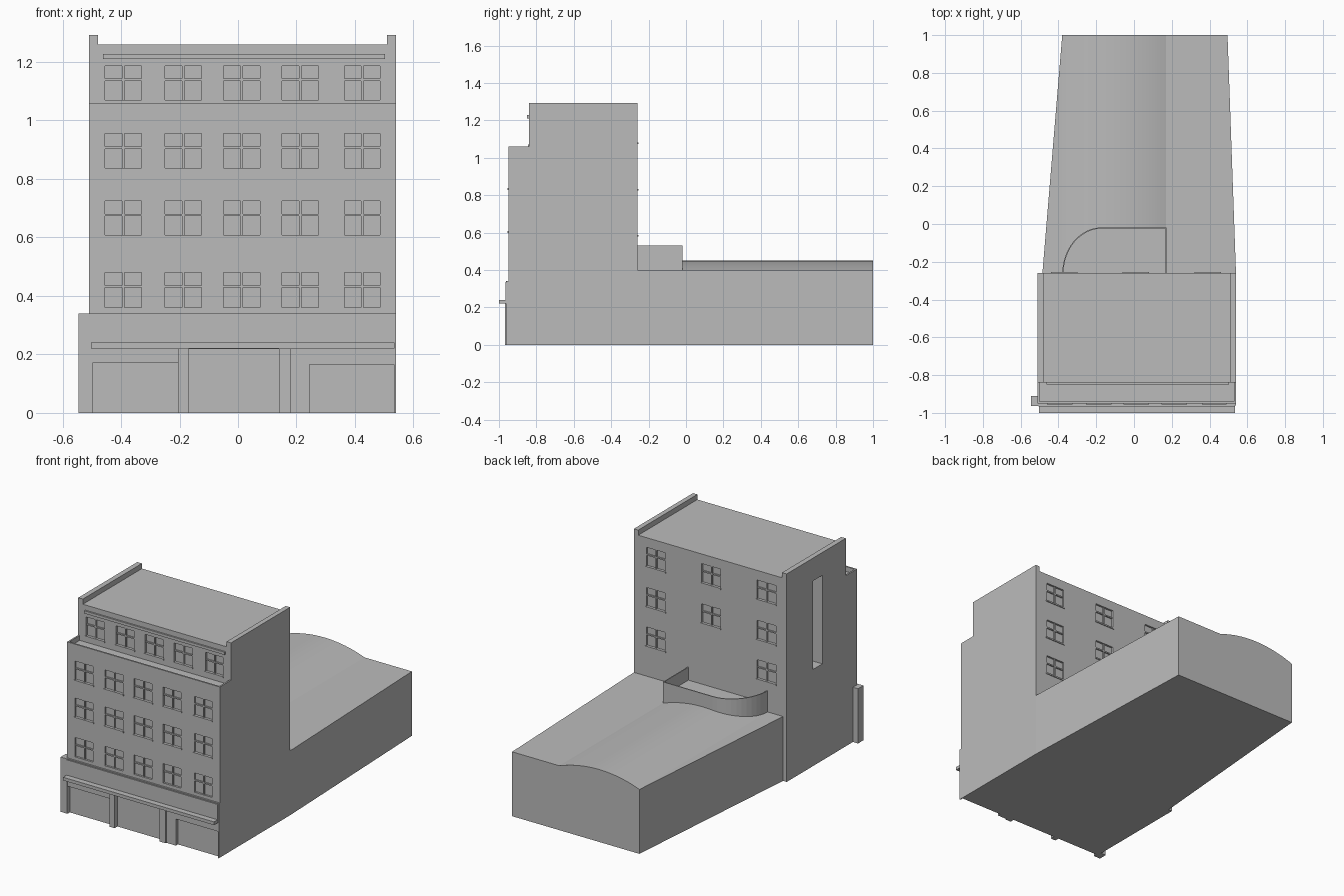
import bpy, bmesh, math

if "Cube" in bpy.data.objects:
    bpy.data.objects.remove(bpy.data.objects["Cube"])

grey = bpy.data.materials.new("plain grey")
grey.diffuse_color = (0.5, 0.5, 0.5, 1)
grey.use_nodes = True
grey.node_tree.nodes["Principled BSDF"].inputs["Base Color"].default_value = grey.diffuse_color


def finish(name, bm):
    bmesh.ops.recalc_face_normals(bm, faces=bm.faces)
    me = bpy.data.meshes.new(name)
    bm.to_mesh(me)
    bm.free()
    me.materials.append(grey)
    ob = bpy.data.objects.new(name, me)
    bpy.context.collection.objects.link(ob)
    return ob


def boxes(name, items):
    """Each item: x0, x1, y0, y1, z0, z1."""
    bm = bmesh.new()
    for x0, x1, y0, y1, z0, z1 in items:
        vs = bmesh.ops.create_cube(bm, size=1)["verts"]
        for v in vs:
            v.co = (x1 if v.co.x > 0 else x0,
                    y1 if v.co.y > 0 else y0,
                    z1 if v.co.z > 0 else z0)
    return finish(name, bm)


def prism(name, points, offset):
    bm = bmesh.new()
    face = bm.faces.new([bm.verts.new(p) for p in points])
    ext = bmesh.ops.extrude_face_region(bm, geom=[face], use_keep_orig=True)["geom"]
    bmesh.ops.translate(bm, vec=offset, verts=[g for g in ext if isinstance(g, bmesh.types.BMVert)])
    return finish(name, bm)


# Main tower with ground storey ledge and set-back top storey
profile = [(-.96, 0), (-.96, .34), (-.95, .34), (-.95, 1.03), (-.84, 1.03),
           (-.84, 1.26), (-.26, 1.26), (-.26, 0)]
tower = prism("tower", [(-.51, y, z) for y, z in profile], (1.05, 0, 0))

# Window openings, with sills and glazing bars
cuts, sills, bars = [], [], []
DEPTH = .012


def window(x0, x1, z0, wall, out, height=.12, sill=True):
    def span(a, b):
        return tuple(sorted((wall + out * a, wall + out * b)))
    cuts.append((x0 + .005, x1 - .005, *span(-DEPTH, .02), z0, z0 + height))
    if sill:
        sills.append((x0, x1, *span(-DEPTH, .005), z0 - .006, z0 + .003))
    bar = span(-DEPTH - .005, -.004)
    xm, zm = (x0 + x1) / 2, z0 + height * .6
    bars.append((xm - .004, xm + .004, *bar, z0, z0 + height))
    bars.append((x0, x1, *bar, zm - .004, zm + .004))


columns = [(-.46, -.325), (-.255, -.12), (-.055, .08), (.145, .28), (.36, .49)]
for x0, x1 in columns:
    window(x0, x1, .36, -.95, -1, sill=False)
    window(x0, x1, .605, -.95, -1)
    window(x0, x1, .835, -.95, -1)
    window(x0, x1, 1.067, -.84, -1)
for i, (x0, x1) in enumerate([(-.44, -.30), (-.06, .08), (.32, .46)]):
    for z in (.585, .83, 1.08):
        if not (i == 1 and z < .6):
            window(x0, x1, z, -.26, 1)

# Side slot and shopfront openings
cuts.append((-.6, -.44, -.61, -.52, .60, 1.15))
cuts += [(-.498, -.205, -1, -.94, -.1, .17),
         (-.17, .14, -1, -.94, -.1, .218),
         (.245, .534, -1, -.94, -.1, .165)]
cutter = boxes("opening_cutter", cuts)
cutter.hide_render = True
cutter.hide_set(True)
mod = tower.modifiers.new("openings", 'BOOLEAN')
mod.operation = 'DIFFERENCE'
mod.solver = 'EXACT'
mod.object = cutter
boxes("window_sills", sills)
boxes("window_bars", bars)

# Roof and terrace parapets
boxes("roof_parapets", [(-.51, -.478, -.84, -.26, 1.25, 1.292),
                        (.51, .54, -.84, -.26, 1.25, 1.292)])
boxes("terrace_parapet", [(-.51, .54, -.95, -.94, 1.02, 1.06),
                          (-.51, -.5, -.94, -.84, 1.02, 1.06),
                          (.53, .54, -.94, -.84, 1.02, 1.06)])

# Front trim
boxes("top_cornice", [(-.462, .503, -.85, -.835, 1.211, 1.228)])
boxes("shop_cornice", [(-.502, .535, -1, -.955, .22, .24)])
boxes("shop_fascia", [(-.505, .535, -.965, -.955, .218, .335)])
boxes("shop_pilasters", [(-.205, -.17, -.968, -.95, 0, .22),
                         (.14, .18, -.968, -.95, 0, .22)])
boxes("corner_pier", [(-.545, -.5, -.963, -.91, 0, .34)])

# Tapered rear wing
prism("rear_wing", [(-.485, -.262, 0), (.54, -.262, 0), (.495, 1, 0), (-.38, 1, 0)],
      (0, 0, .40))

# Shallow vaulted roof of the wing
half, rise, mid = .275, .05, -.105
R = (half ** 2 + rise ** 2) / (2 * rise)
a = math.asin(half / R)
N = 20
arc = []
for i in range(N + 1):
    t = -a + 2 * a * i / N
    arc.append((mid + R * math.sin(t), 1, .40 + rise - R + R * math.cos(t)))
vault = prism("vaulted_roof", arc, (0, -1.262, 0))
for p in vault.data.polygons:
    p.use_smooth = len(p.vertices) == 4 and abs(p.normal.z) > .5 and p.normal.z > 0

# Rear terrace floor and its curved thin wall
path = [(.172, -.265), (.172, -.018), (-.17, -.018)]
for i in range(1, 13):
    t = math.pi / 2 * i / 12
    path.append((-.17 - .21 * math.sin(t), -.265 + .247 * math.cos(t)))
prism("rear_terrace_floor", [(x, y, .395) for x, y in path], (0, 0, .057))
cx, cy = -.08, -.265
inner = [(.166, -.265), (.166, -.024), (-.17, -.024)]
for i in range(1, 13):
    t = math.pi / 2 * i / 12
    inner.append((-.17 - .204 * math.sin(t), -.265 + .241 * math.cos(t)))
prism("rear_terrace_wall", [(x, y, .395) for x, y in path + inner[::-1]], (0, 0, .137))
